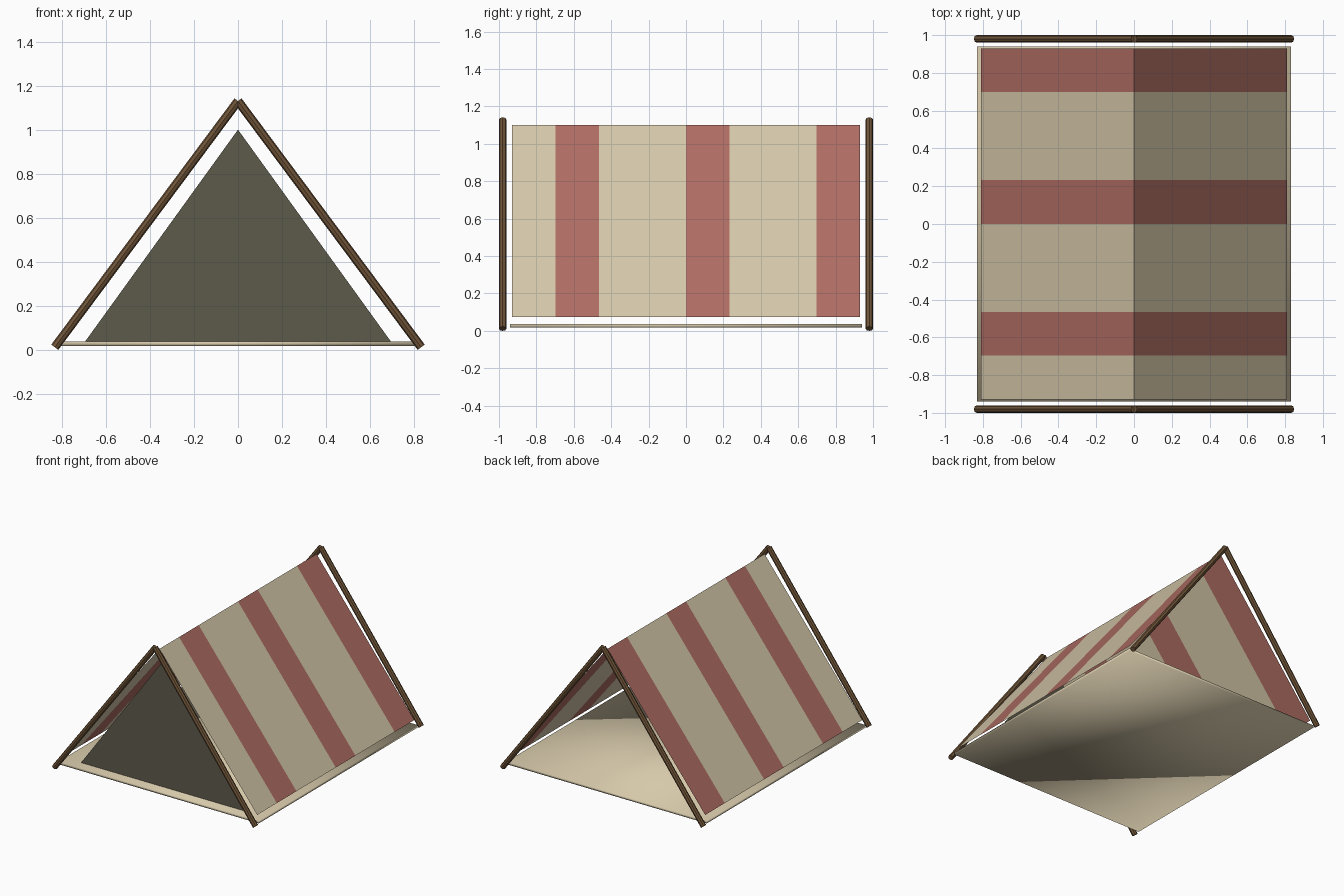
import bpy
from mathutils import Vector

if "Cube" in bpy.data.objects:
    bpy.data.objects.remove(bpy.data.objects["Cube"])


def material(name, rgb):
    m = bpy.data.materials.new(name)
    m.diffuse_color = (*rgb, 1)
    m.use_nodes = True
    m.node_tree.nodes["Principled BSDF"].inputs["Base Color"].default_value = m.diffuse_color
    return m


CANVAS = material("canvas", (0.67, 0.58, 0.40))
RED = material("red_stripe", (0.43, 0.155, 0.125))
DARK = material("dark_cloth", (0.11, 0.10, 0.07))
WOOD = material("wood", (0.16, 0.09, 0.04))


def mesh_object(name, verts, faces, mats):
    me = bpy.data.meshes.new(name)
    me.from_pydata(verts, [], faces)
    for m in mats:
        me.materials.append(m)
    ob = bpy.data.objects.new(name, me)
    bpy.context.collection.objects.link(ob)
    return ob


# Striped roof panels: eight strips per side, every third one red
STRIPS, HALF = 8, 0.93
for side, label in ((1, "right"), (-1, "left")):
    verts, faces = [], []
    for i in range(STRIPS + 1):
        y = -HALF + 2 * HALF * i / STRIPS
        verts += [(side * 0.81, y, 0.073), (0, y, 1.10)]
    for i in range(STRIPS):
        f = (2 * i, 2 * i + 2, 2 * i + 3, 2 * i + 1)
        faces.append(f if side > 0 else f[::-1])
    roof = mesh_object("roof_panel_" + label, verts, faces, [CANVAS, RED])
    for i, p in enumerate(roof.data.polygons):
        p.material_index = int(i % 3 == 1)

# Dark cloth closing the front
mesh_object("front_flap", [(-0.70, -0.865, 0.03), (0.70, -0.865, 0.03), (0, -0.865, 1.0)],
            [(0, 1, 2)], [DARK])

# Thin ground sheet with soft shading
bpy.ops.mesh.primitive_cube_add(size=1, location=(0, 0, 0.028))
floor = bpy.context.object
floor.name = "ground_sheet"
floor.scale = (1.66, 1.88, 0.019)
bpy.ops.object.transform_apply(location=False, rotation=False, scale=True)
floor.data.materials.append(CANVAS)
bpy.ops.object.shade_smooth()

# Crossed wooden poles at both ends
for y, end in ((-0.98, "front"), (0.98, "back")):
    for side, label in ((-1, "left"), (1, "right")):
        foot, top = Vector((side * 0.832, y, 0.012)), Vector((0, y, 1.13))
        axis = top - foot
        bpy.ops.mesh.primitive_cylinder_add(vertices=8, radius=0.02, depth=axis.length,
                                            location=(foot + top) / 2)
        pole = bpy.context.object
        pole.name = f"{end}_pole_{label}"
        pole.rotation_euler = axis.to_track_quat('Z', 'Y').to_euler()
        pole.data.materials.append(WOOD)
        bpy.ops.object.shade_smooth_by_angle()
